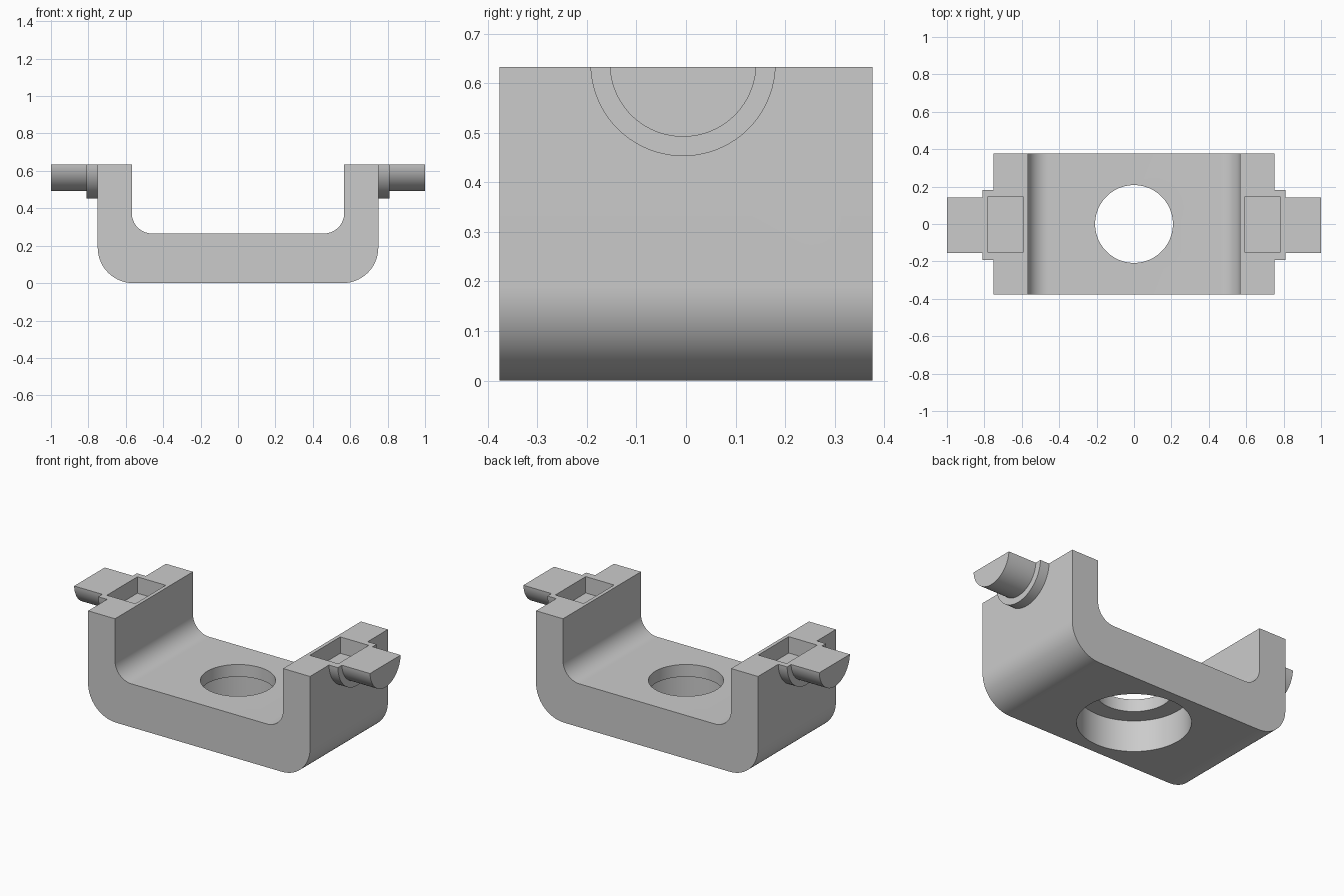
import bpy
import bmesh
from math import cos, sin, pi, sqrt, atan2
from mathutils import Vector

if "Cube" in bpy.data.objects:
    bpy.data.objects.remove(bpy.data.objects["Cube"], do_unlink=True)

grey = bpy.data.materials.new("light grey")
grey.use_nodes = True
grey.diffuse_color = (0.6, 0.6, 0.6, 1)
grey.node_tree.nodes["Principled BSDF"].inputs["Base Color"].default_value = (0.6, 0.6, 0.6, 1)

TOP, DEPTH = 0.633, 0.376         # arm height, half depth
AXIS_Y, AXIS_Z = -0.006, 0.64     # trunnion axis


def arc(cx, cy, r, start, end, steps):
    return [(cx + r * cos(start + (end - start) * i / steps),
             cy + r * sin(start + (end - start) * i / steps)) for i in range(steps + 1)]


def prism(name, points, place, shift):
    """Extrude a flat outline; place maps outline (a, b) to 3D."""
    bm = bmesh.new()
    face = bm.faces.new([bm.verts.new(place(a, b)) for a, b in points])
    grown = bmesh.ops.extrude_face_region(bm, geom=[face])["geom"]
    bmesh.ops.translate(bm, vec=Vector(shift),
                        verts=[g for g in grown if isinstance(g, bmesh.types.BMVert)])
    bmesh.ops.recalc_face_normals(bm, faces=bm.faces)
    mesh = bpy.data.meshes.new(name)
    bm.to_mesh(mesh)
    bm.free()
    obj = bpy.data.objects.new(name, mesh)
    bpy.context.collection.objects.link(obj)
    mesh.materials.append(grey)
    return obj


def combine(target, tool, operation):
    mod = target.modifiers.new(operation, "BOOLEAN")
    mod.operation, mod.object, mod.solver = operation, tool, "EXACT"
    bpy.context.view_layer.objects.active = target
    bpy.ops.object.modifier_apply(modifier=mod.name)
    bpy.data.objects.remove(tool, do_unlink=True)


# U-shaped body with rounded outer and inner corners
half = arc(0.56, 0.19, 0.19, -pi / 2, 0, 20) + [(0.75, TOP), (0.568, TOP)]
half += arc(0.458, 0.375, 0.11, 0, -pi / 2, 16)
outline = half + [(-x, z) for x, z in reversed(half)]
bracket = prism("bracket", outline, lambda x, z: (x, -DEPTH, z), (0, 2 * DEPTH, 0))

# Flat-topped collar and pin on each arm
for side in (-1, 1):
    for name, radius, end in (("collar", 0.187, 0.81), ("pin", 0.148, 1.0)):
        dip = TOP - AXIS_Z
        tilt = atan2(-dip, sqrt(radius ** 2 - dip ** 2))
        section = arc(AXIS_Y, AXIS_Z, radius, pi + tilt, 2 * pi - tilt, 40)
        start = 0.66 if name == "collar" else 0.7
        part = prism(name, section, lambda y, z: (side * start, y, z),
                     (side * (end - start), 0, 0))
        combine(bracket, part, "UNION")

# Rectangular pocket in the top of each arm
for side in (-1, 1):
    pocket = [(side * x, y) for x, y in
              ((0.59, -0.149), (0.782, -0.149), (0.782, 0.145), (0.59, 0.145))]
    combine(bracket, prism("pocket_cutter", pocket, lambda x, y: (x, y, TOP - 0.1),
                           (0, 0, 0.3)), "DIFFERENCE")

# Through hole with a wider counterbore underneath
for radius, low, high in ((0.31, -0.1, 0.19), (0.208, 0.1, 0.4)):
    circle = arc(0, 0, radius, 0, 2 * pi, 72)[:-1]
    combine(bracket, prism("hole_cutter", circle, lambda x, y: (x, y, low),
                           (0, 0, high - low)), "DIFFERENCE")

bpy.ops.object.select_all(action="DESELECT")
bracket.select_set(True)
bpy.context.view_layer.objects.active = bracket
bpy.ops.object.shade_smooth_by_angle(angle=pi / 6)
